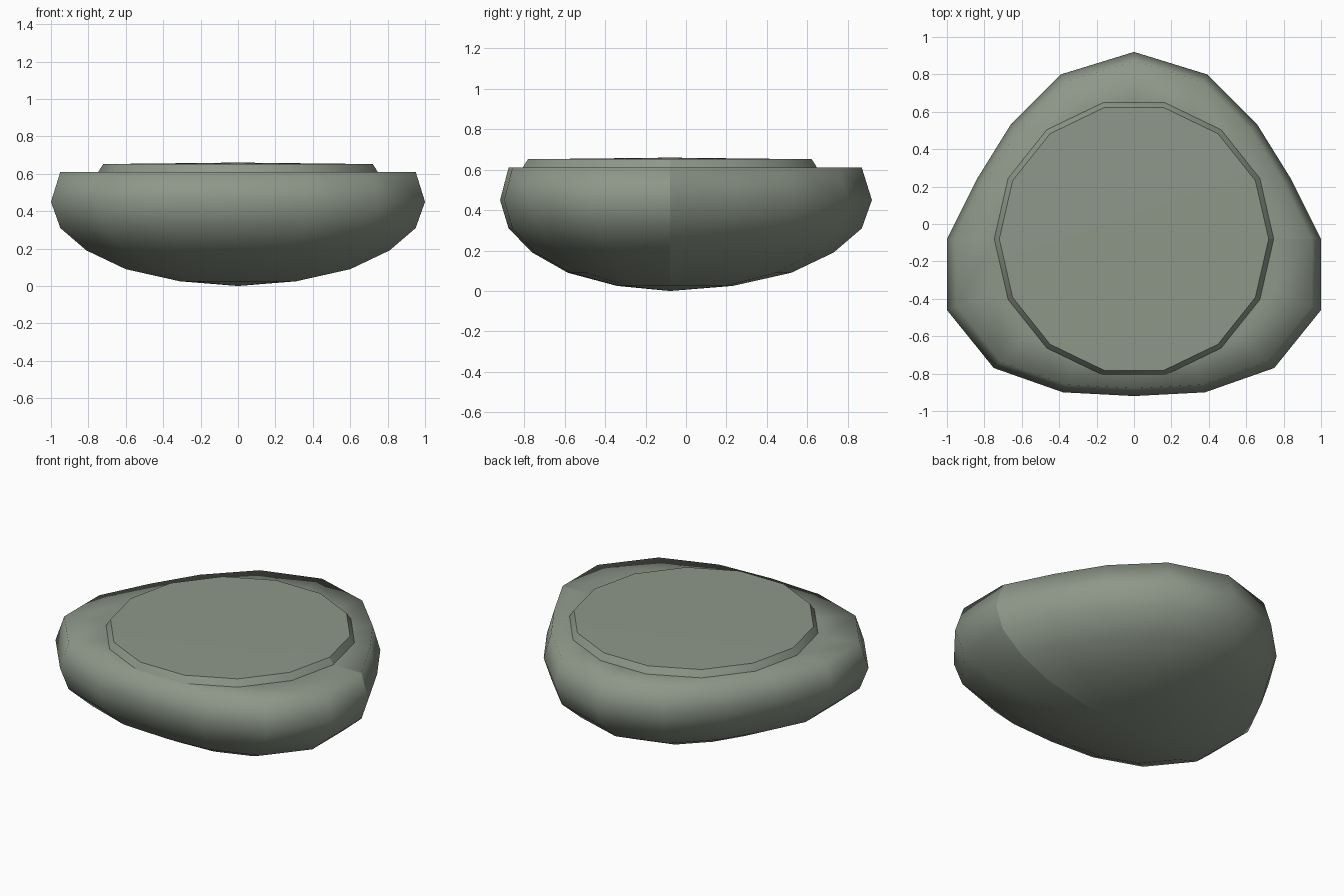
import bpy
import bmesh
import math

cube = bpy.data.objects.get("Cube")
if cube:
    bpy.data.objects.remove(cube, do_unlink=True)

CENTRE_Y = -0.08

stone = bpy.data.materials.new("grey_green_stone")
stone.use_nodes = True
colour = (0.27, 0.31, 0.25, 1)
stone.diffuse_color = colour
stone.node_tree.nodes["Principled BSDF"].inputs["Base Color"].default_value = colour


def loft(name, outline, profile, bottom_z, top_z):
    """Scale the outline through the profile's (scale, z) rings and close both ends."""
    bm = bmesh.new()
    rings = [[bm.verts.new((x * s, CENTRE_Y + y * s, z)) for x, y in outline]
             for s, z in profile]
    n = len(outline)
    for low, high in zip(rings, rings[1:]):
        for i in range(n):
            j = (i + 1) % n
            bm.faces.new((low[i], low[j], high[j], high[i]))
    bottom = bm.verts.new((0, CENTRE_Y, bottom_z))
    top = bm.verts.new((0, CENTRE_Y, top_z))
    for i in range(n):
        j = (i + 1) % n
        bm.faces.new((bottom, rings[0][j], rings[0][i]))
        bm.faces.new((top, rings[-1][i], rings[-1][j]))
    bmesh.ops.recalc_face_normals(bm, faces=bm.faces)
    for f in bm.faces:
        f.smooth = True
    # Crease down the left side of the shell
    for e in bm.edges:
        if all(abs(v.co.y - CENTRE_Y) < 1e-4 and v.co.x > -1e-4 for v in e.verts):
            e.smooth = False
    mesh = bpy.data.meshes.new(name)
    bm.to_mesh(mesh)
    bm.free()
    mesh.materials.append(stone)
    obj = bpy.data.objects.new(name, mesh)
    bpy.context.collection.objects.link(obj)
    return obj


# Pebble body: half outline from the back point to the front, mirrored
half = [(0, 0.92), (0.39, 0.80), (0.66, 0.53), (0.84, 0.24), (1, -0.08),
        (1, -0.46), (0.75, -0.77), (0.38, -0.90), (0, -0.92)]
full = half + [(-x, y) for x, y in half[-2:0:-1]]
outline = [(x, y - CENTRE_Y) for x, y in full]
body_profile = [(0.31, 0.025), (0.60, 0.09), (0.81, 0.19), (0.95, 0.31),
                (1, 0.45), (0.95, 0.61), (0.74, 0.61)]
loft("pebble_body", outline, body_profile, 0, 0.61)

# Raised top plate with fourteen sides and a bevelled rim
SIDES = 14
circle = [(math.cos(math.tau * i / SIDES), math.sin(math.tau * i / SIDES))
          for i in range(SIDES)]
plate = loft("top_plate", circle, [(0.75, 0.605), (0.735, 0.63), (0.72, 0.652)],
             0.605, 0.66)
bpy.ops.object.select_all(action="DESELECT")
plate.select_set(True)
bpy.context.view_layer.objects.active = plate
bpy.ops.object.shade_smooth_by_angle(angle=math.radians(35))
